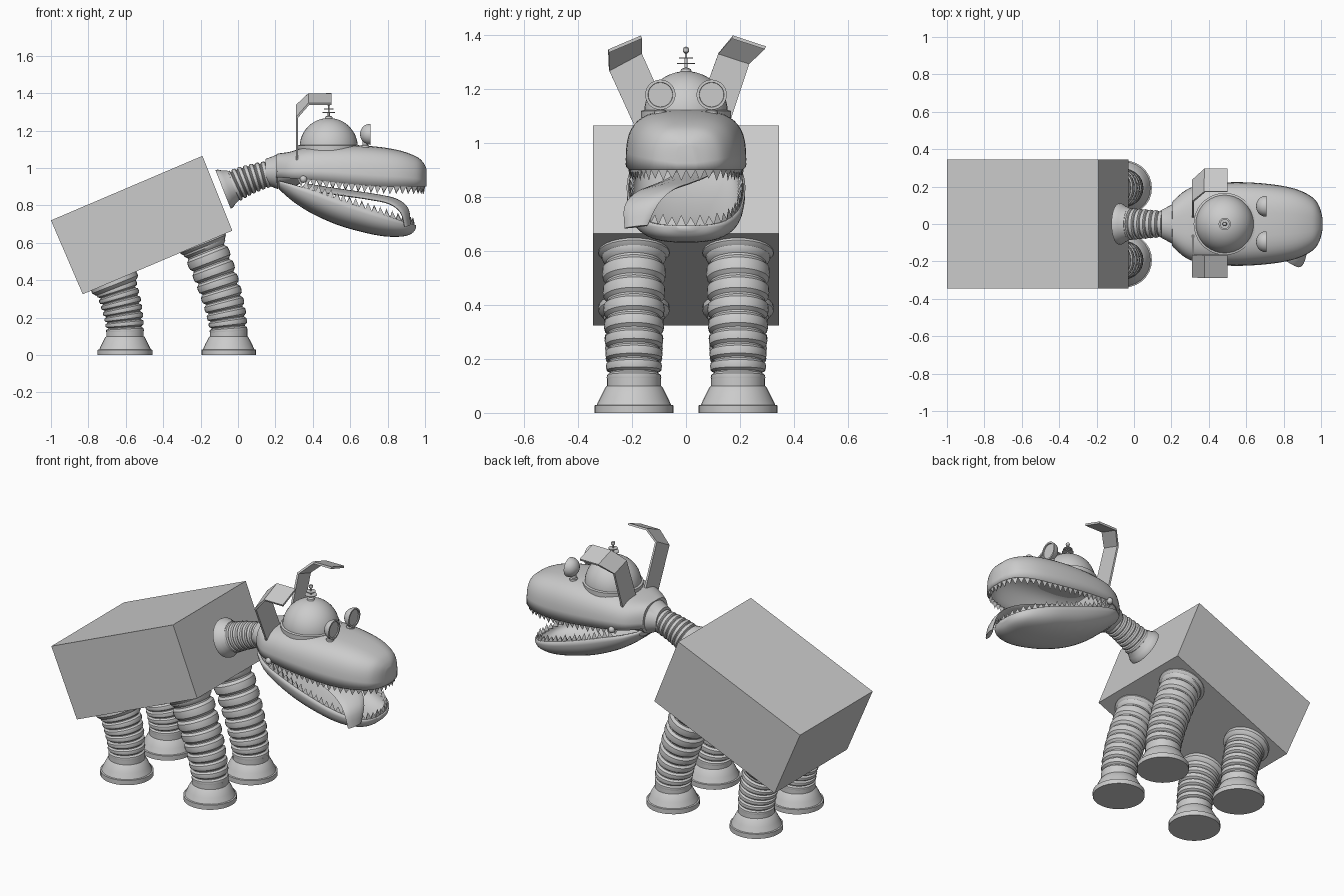
import bpy, bmesh, math
from mathutils import Vector as V

cube = bpy.data.objects.get("Cube")
if cube:
    bpy.data.objects.remove(cube)

grey = bpy.data.materials.new("plain_grey")
grey.use_nodes = True
grey.diffuse_color = (0.6, 0.6, 0.6, 1)
grey.node_tree.nodes["Principled BSDF"].inputs["Base Color"].default_value = (0.6, 0.6, 0.6, 1)


def finish(name, bm, smooth=True, thick=0):
    bmesh.ops.recalc_face_normals(bm, faces=bm.faces)
    me = bpy.data.meshes.new(name)
    bm.to_mesh(me)
    bm.free()
    me.materials.append(grey)
    ob = bpy.data.objects.new(name, me)
    bpy.context.collection.objects.link(ob)
    if smooth:
        bpy.ops.object.select_all(action='DESELECT')
        ob.select_set(True)
        bpy.context.view_layer.objects.active = ob
        bpy.ops.object.shade_smooth_by_angle(angle=math.radians(35))
    if thick:
        mod = ob.modifiers.new("thickness", 'SOLIDIFY')
        mod.thickness, mod.offset = thick, 0
    return ob


def loft(name, rings, closed=True, **kw):
    """Skin a list of equal-length point rings and cap both ends."""
    bm = bmesh.new()
    rows = [[bm.verts.new(p) for p in r] for r in rings]
    n = len(rows[0])
    for a, b in zip(rows, rows[1:]):
        for i in range(n if closed else n - 1):
            j = (i + 1) % n
            bm.faces.new((a[i], a[j], b[j], b[i]))
    bm.faces.new(rows[0])
    bm.faces.new(rows[-1])
    return finish(name, bm, **kw)


def ring(c, axis, rw, rh=None, n=28):
    """Circle or ellipse around an axis that lies in the xz plane."""
    u, c = V((0, 1, 0)), V(c)
    v = V(axis).normalized().cross(u)
    rh = rh or rw
    return [c + u * rw * math.cos(math.tau * i / n) + v * rh * math.sin(math.tau * i / n)
            for i in range(n)]


def lathe(name, base, axis, profile, n=28):
    """Turn (distance, radius) pairs around an axis."""
    d = V(axis).normalized()
    return loft(name, [ring(V(base) + d * t, axis, r, n=n) for t, r in profile])


def ribbed(name, p0, p1, p2, r0, r1, count):
    """Bellows hose along a quadratic curve."""
    p0, p1, p2 = V(p0), V(p1), V(p2)
    rings = []
    for i in range(count):
        for f, k in ((0, .87), (.18, .98), (.45, 1), (.72, .98), (.9, .87)):
            t = (i + f) / count
            c = p0 * (1 - t) ** 2 + p1 * 2 * t * (1 - t) + p2 * t * t
            d = (p1 - p0) * (1 - t) + (p2 - p1) * t
            rings.append(ring(c, d, (r0 + (r1 - r0) * t) * k))
    return loft(name, rings)


def refine(st, per=4):
    """Smooth interpolation between stations."""
    out = []
    for i in range(len(st) - 1):
        q = [st[max(0, min(len(st) - 1, i + k))] for k in (-1, 0, 1, 2)]
        for s in range(per):
            t = s / per
            out.append([b + .5 * t * (c - a + t * (2 * a - 5 * b + 4 * c - d + t * (3 * (b - c) + d - a)))
                        for a, b, c, d in zip(*q)])
    return out + [list(st[-1])]


def jaw(name, stations, power, teeth, height):
    """Open shell from (x, half width, rim z, crown z) stations, with a toothed rim."""
    st = refine(stations)
    rings = []
    for x, w, zr, zc in st:
        arc = []
        for k in range(25):
            c, s = math.cos(math.pi * k / 24), math.sin(math.pi * k / 24)
            arc.append(V((x, math.copysign(abs(c) ** power, c) * w, zr + (zc - zr) * abs(s) ** power)))
        rings.append(arc)
    loft(name, rings, closed=False, thick=.014)
    # Teeth spaced evenly along the rim
    rim = [r[0] for r in rings[6:]] + [r[-1] for r in reversed(rings[6:])]
    lens = [0]
    for a, b in zip(rim, rim[1:]):
        lens.append(lens[-1] + (b - a).length)

    def at(s):
        for i in range(len(rim) - 1):
            if s <= lens[i + 1]:
                return rim[i].lerp(rim[i + 1], (s - lens[i]) / max(lens[i + 1] - lens[i], 1e-6))
        return rim[-1]
    bm = bmesh.new()
    for i in range(teeth):
        a, b = (at(lens[-1] * (i + k) / teeth) for k in (0, 1))
        mid = (a + b) / 2
        inward = (V((.55, 0, mid.z)) - mid).normalized() * .022
        tip = mid + inward * .3 + V((0, 0, height * (1 if i % 2 else .8)))
        pts = [bm.verts.new(p) for p in (a, b, mid + inward, tip)]
        for f in ((0, 1, 2), (0, 1, 3), (1, 2, 3), (2, 0, 3)):
            bm.faces.new([pts[k] for k in f])
    finish(name + "_teeth", bm, smooth=False)


# Tilted box body
side = [(-1, .72), (-.19, 1.065), (-.03, .665), (-.83, .325)]
loft("body", [[V((x, y, z)) for x, z in side] for y in (-.345, .345)], smooth=False)

# Legs with bell-shaped feet and top flanges
down = (.37, 0, -.93)
for s, tag in ((1, "left"), (-1, "right")):
    y = .193 * s
    for part, top, knee, foot_x, ribs, r in (("front", (-.2, .625), (-.05, .27), -.05, 9, .122),
                                             ("rear", (-.67, .41), (-.604, .25), -.604, 8, .116)):
        p0 = (top[0], y, top[1])
        ribbed(f"{part}_leg_{tag}", p0, (knee[0], y, knee[1]), (foot_x, y, .11), r, .1, ribs)
        lathe(f"{part}_flange_{tag}", p0, down, [(0, .13), (.035, .132), (.05, .12), (.06, .1)])
        lathe(f"{part}_foot_{tag}", (foot_x, y, 0), (0, 0, 1),
              [(0, .146), (.028, .146), (.03, .138), (.06, .124), (.095, .106), (.1, .1), (.13, .1), (.135, .085)])

# Neck
lathe("neck_flange", (-.08, 0, .885), (.93, 0, .37), [(0, .11), (.012, .11), (.03, .098), (.06, .085), (.065, .07)])
ribbed("neck", (-.03, 0, .9), (.06, 0, .945), (.165, 0, .968), .088, .07, 7)

# Skull behind the mouth
loft("skull", [ring((x, 0, z), (1, 0, 0), w, h) for x, z, w, h in
               ((.147, .98, .075, .068), (.205, .98, .105, .09), (.21, .98, .125, .092),
                (.25, .985, .15, .088), (.31, .985, .175, .08), (.36, .99, .16, .06))])

# Jaws: x, half width, rim height, crown height
jaw("upper_jaw", [(.21, .115, .95, 1.07), (.28, .175, .945, 1.08), (.36, .203, .94, 1.103), (.48, .215, .928, 1.114),
                  (.62, .215, .913, 1.115), (.76, .202, .902, 1.105), (.87, .178, .9, 1.085), (.95, .137, .9, 1.055),
                  (.985, .09, .9, 1.025), (1, .035, .9, .995)], .62, 46, -.04)
jaw("lower_jaw", [(.225, .13, .93, .89), (.3, .185, .91, .825), (.4, .207, .88, .762), (.54, .213, .83, .7),
                  (.7, .205, .775, .656), (.8, .186, .742, .64), (.88, .15, .715, .641), (.925, .1, .7, .655),
                  (.945, .035, .695, .68)], .75, 42, .04)
for s, tag in ((1, "left"), (-1, "right")):
    bm = bmesh.new()
    bmesh.ops.create_icosphere(bm, subdivisions=2, radius=.02)
    bmesh.ops.translate(bm, verts=bm.verts, vec=(.35, .205 * s, .94))
    finish("jaw_hinge_" + tag, bm)

# Tongue lolling over the right side
tongue = []
path = refine([(.36, .04, .9, .085), (.55, 0, .87, .09), (.72, -.06, .845, .088), (.83, -.12, .82, .08),
               (.89, -.165, .77, .068), (.905, -.185, .69, .045)])
for i, (x, y, z, w) in enumerate(path):
    a, b = path[max(i - 1, 0)], path[min(i + 1, len(path) - 1)]
    across = V((.3, .95, .12)).normalized()
    up = (V(b[:3]) - V(a[:3])).cross(across).normalized()
    tongue.append([V((x, y, z)) + across * w * math.cos(math.tau * k / 12) + up * .012 * math.sin(math.tau * k / 12)
                   for k in range(12)])
loft("tongue", tongue)

# Dome and antenna
lathe("dome_base", (.485, 0, 1.09), (0, 0, 1), [(0, .166), (.03, .166), (.035, .15)], 36)
lathe("dome", (.485, 0, 1.112), (0, 0, 1),
      [(.155 * math.sin(a * math.pi / 24), .155 * math.cos(a * math.pi / 24) + .0005) for a in range(13)], 36)
lathe("antenna", (.485, 0, 1.26), (0, 0, 1),
      [(0, .022), (.015, .018), (.02, .006), (.034, .006), (.034, .033), (.038, .033), (.038, .005), (.054, .005),
       (.054, .026), (.058, .026), (.058, .004), (.073, .004), (.078, .01), (.086, .012), (.094, .009), (.098, .001)], 16)

# Eyes: bulging backs, flat rimmed fronts, short stands
for s, tag in ((1, "left"), (-1, "right")):
    lathe("eye_" + tag, (.652, .095 * s, 1.18), (1, 0, 0),
          [(0, .001), (.004, .02), (.012, .035), (.024, .047), (.04, .054), (.056, .056), (.056, .046), (.05, .045)])
    lathe("eye_stand_" + tag, (.68, .095 * s, 1.09), (0, 0, 1), [(0, .024), (.03, .022), (.034, .015), (.06, .015)], 14)


# Bent strip ears: (x, outer y, outer z, inner y, inner z) at each fold
def ear(name, folds):
    bm = bmesh.new()
    rows = [[bm.verts.new((x, yo, zo)), bm.verts.new((x, yi, zi))] for x, yo, zo, yi, zi in folds]
    for (a, b), (c, d) in zip(rows, rows[1:]):
        bm.faces.new((a, b, d, c))
    finish(name, bm, smooth=False, thick=.012)


ear("ear_right", [(.315, -.18, 1.04, -.06, 1.1), (.315, -.285, 1.27, -.165, 1.335),
                  (.378, -.287, 1.342, -.165, 1.394), (.5, -.287, 1.342, -.165, 1.394)])
ear("ear_left", [(.315, .15, 1.04, .03, 1.085), (.315, .235, 1.296, .12, 1.333),
                 (.378, .294, 1.354, .172, 1.394), (.5, .294, 1.354, .172, 1.394)])
